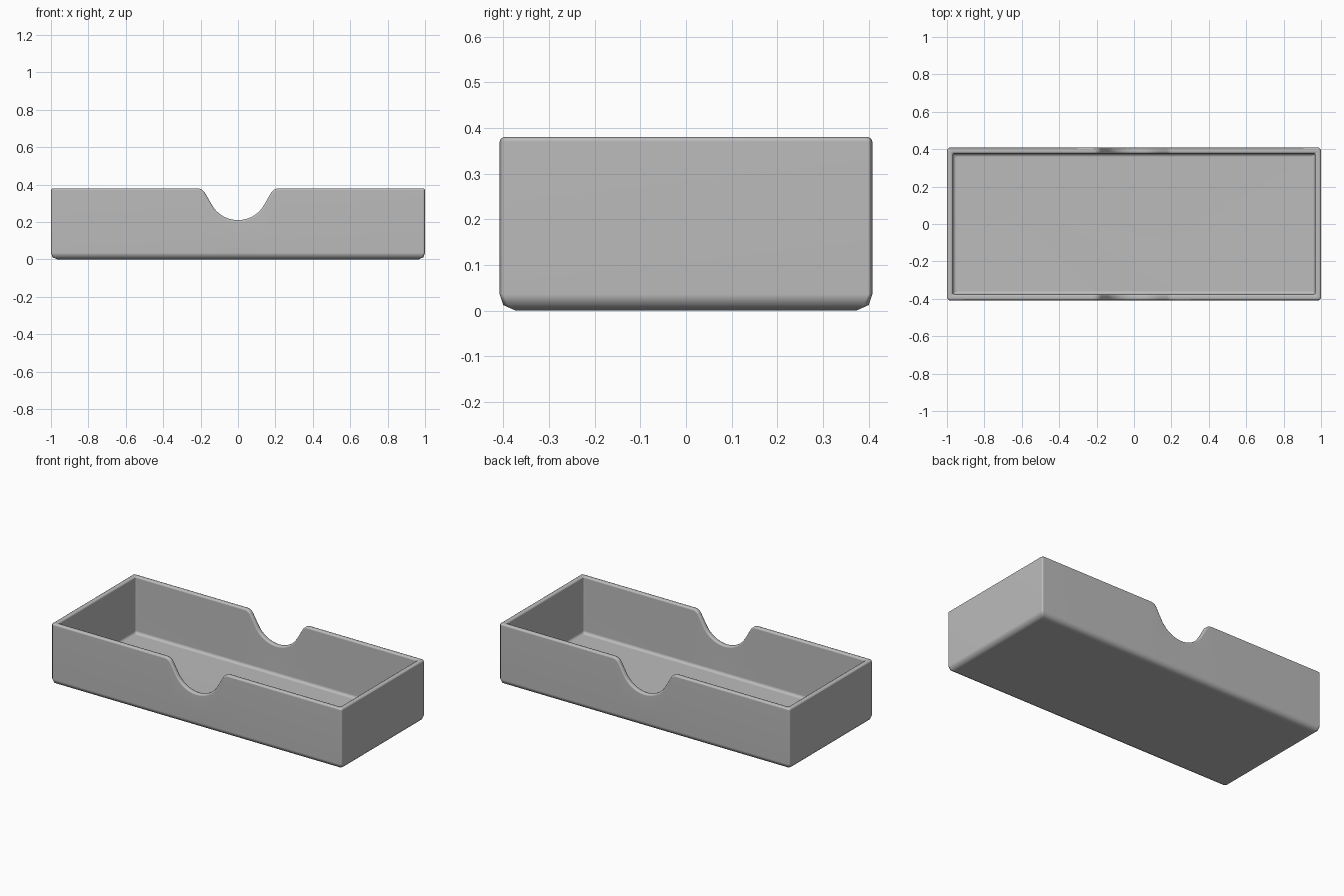
import bpy, bmesh, math

cube = bpy.data.objects.get("Cube")
if cube:
    bpy.data.objects.remove(cube, do_unlink=True)

HALF_X, HALF_Y, HEIGHT = 1.0, 0.408, 0.38
WALL, FLOOR, RIM = 0.032, 0.028, 0.01


def notch_profile():
    """Rim stations (x, z, normal x, normal z) across the thumb notch."""
    r, fillet, top, low = 0.16, 0.05, HEIGHT, 0.21
    steep = math.radians(60)
    right = []
    for i in range(11):                      # round bottom of the notch
        a = steep * i / 10
        right.append((r * math.sin(a), low + r - r * math.cos(a),
                      -math.sin(a), math.cos(a)))
    z_start = top - fillet * (1 - math.cos(steep))
    x_start = right[-1][0] + (z_start - right[-1][1]) / math.tan(steep)
    x_end = x_start + fillet * math.sin(steep)
    for i in range(7):                       # rounded shoulder up to the rim
        a = steep * (1 - i / 6)
        right.append((x_end - fillet * math.sin(a),
                      top - fillet * (1 - math.cos(a)),
                      -math.sin(a), math.cos(a)))
    left = [(-x, z, -nx, nz) for x, z, nx, nz in reversed(right[1:])]
    return left + right


NOTCH = notch_profile()


def ring(bm, inset, corner, z=None, drop=0.0):
    """One loop round the tray: level at z, or following the notched rim."""
    hx, hy = HALF_X - inset, HALF_Y - inset
    level = HEIGHT - drop if z is None else z
    half = [(-hx, -hy + corner, level), (-hx + corner, -hy, level)]
    for x, top, nx, nz in NOTCH:
        if z is None:
            half.append((x - drop * nx, -hy, top - drop * nz))
        else:
            half.append((x, -hy, z))
    half += [(hx - corner, -hy, level), (hx, -hy + corner, level)]
    points = half + [(-x, -y, h) for x, y, h in half]
    return [bm.verts.new(p) for p in points]


bm = bmesh.new()
rings = [
    ring(bm, 0.035, 0.01, z=0.0),                   # underside
    ring(bm, 0.008, 0.01, z=0.012),                 # bottom bevel
    ring(bm, 0.0, 0.01, z=0.036),
    ring(bm, 0.0, 0.01, drop=RIM),                  # outer wall
    ring(bm, RIM * 0.3, 0.01, drop=RIM * 0.3),      # rounded rim
    ring(bm, RIM, 0.01),
    ring(bm, WALL - RIM, 0.006),
    ring(bm, WALL - RIM * 0.3, 0.006, drop=RIM * 0.3),
    ring(bm, WALL, 0.006, drop=RIM),
    ring(bm, WALL, 0.006, z=FLOOR + 0.018),         # inner wall
    ring(bm, WALL + 0.005, 0.006, z=FLOOR + 0.005),
    ring(bm, WALL + 0.018, 0.006, z=FLOOR),         # floor edge
]
for low, high in zip(rings, rings[1:]):
    n = len(low)
    for i in range(n):
        j = (i + 1) % n
        bm.faces.new((low[i], low[j], high[j], high[i]))
bm.faces.new(list(reversed(rings[0])))
bm.faces.new(rings[-1])
bmesh.ops.recalc_face_normals(bm, faces=bm.faces[:])

mesh = bpy.data.meshes.new("notched_tray")
bm.to_mesh(mesh)
bm.free()
tray = bpy.data.objects.new("notched_tray", mesh)
bpy.context.collection.objects.link(tray)

# Plain grey finish
grey = bpy.data.materials.new("plain grey")
grey.use_nodes = True
grey.diffuse_color = (0.5, 0.5, 0.5, 1)
grey.node_tree.nodes["Principled BSDF"].inputs["Base Color"].default_value = (0.5, 0.5, 0.5, 1)
mesh.materials.append(grey)

# Smooth bevels while the big walls stay flat
bpy.ops.object.select_all(action="DESELECT")
tray.select_set(True)
bpy.context.view_layer.objects.active = tray
bpy.ops.object.shade_smooth_by_angle(angle=math.radians(50))
weighted = tray.modifiers.new("flat_walls", "WEIGHTED_NORMAL")
weighted.keep_sharp = True
